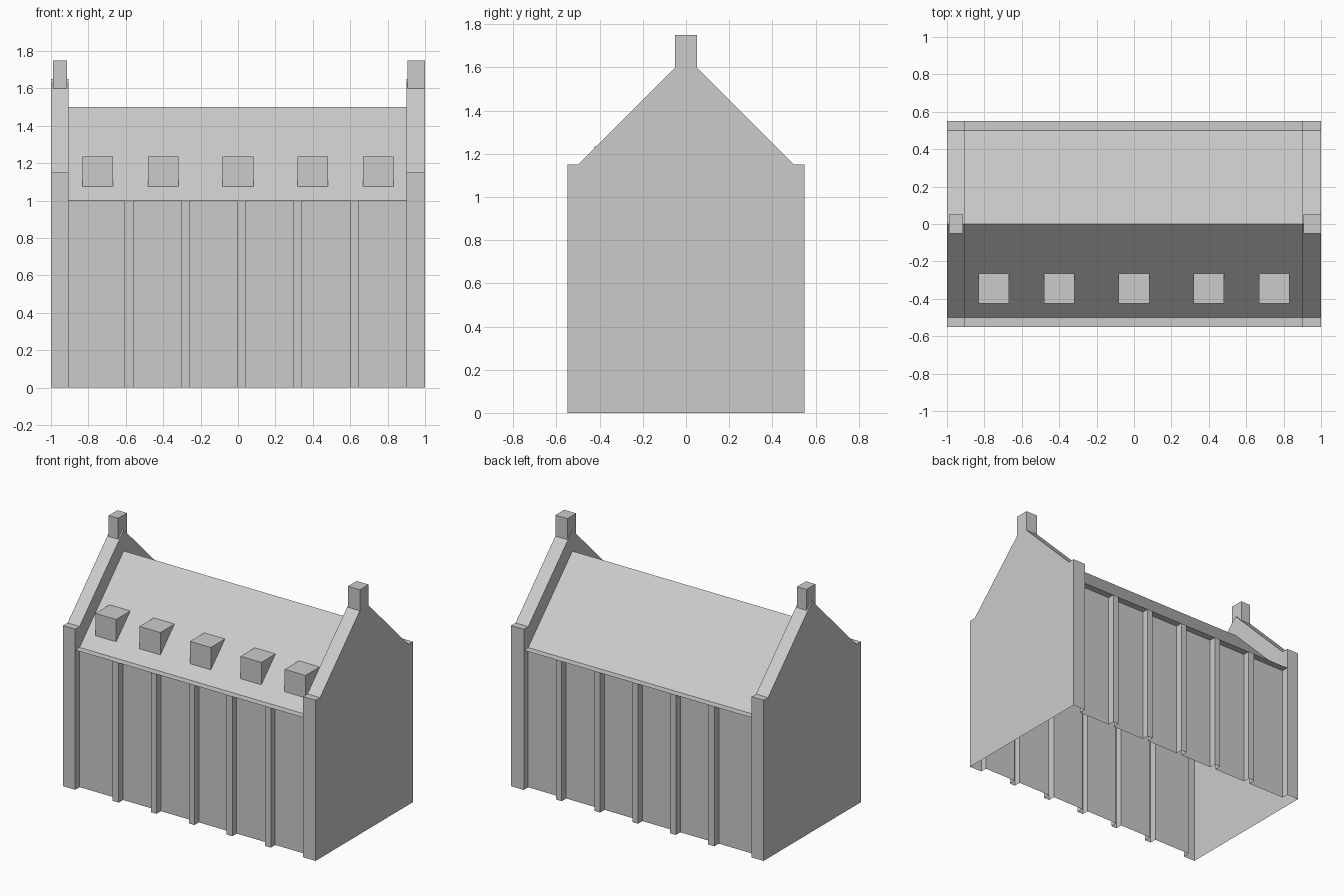
import bpy, bmesh
from mathutils import Vector

if "Cube" in bpy.data.objects:
    bpy.data.objects.remove(bpy.data.objects["Cube"])

X0, X1 = -0.905, 0.90          # inner faces of the two gables
OUT, WALL, EAVE = 0.55, 0.50, 1.0


def finish(name, bm, recalc=False):
    bmesh.ops.remove_doubles(bm, verts=bm.verts, dist=1e-5)
    if recalc:
        bmesh.ops.recalc_face_normals(bm, faces=bm.faces)
    me = bpy.data.meshes.new(name)
    bm.to_mesh(me)
    bm.free()
    ob = bpy.data.objects.new(name, me)
    bpy.context.collection.objects.link(ob)
    return ob


def face(bm, pts):
    return bm.faces.new([bm.verts.new(p) for p in pts])


def sheet(bm, pts, off):
    """Sweep an open polyline along a vector into a strip of quads."""
    off = Vector(off)
    pts = [Vector(p) for p in pts]
    for a, b in zip(pts, pts[1:]):
        face(bm, (a, b, b + off, a + off))


def at_x(x, prof):
    return [(x, y, z) for y, z in prof]


# Long walls: thin shell whose plan outline steps out at each pilaster
PILASTERS = [(-0.61, -0.56), (-0.305, -0.26), (-0.005, 0.04), (0.295, 0.34), (0.60, 0.645)]
plan = [(X0, WALL)]
for a, b in PILASTERS:
    plan += [(a, WALL), (a, OUT), (b, OUT), (b, WALL)]
plan.append((X1, WALL))
for name, s in (("front_wall", -1), ("back_wall", 1)):
    bm = bmesh.new()
    pts = [(x, s * y, 0) for x, y in plan]
    sheet(bm, pts if s < 0 else pts[::-1], (0, 0, EAVE))
    finish(name, bm)

# Roof with flat eave ledges
roof = [(-OUT, EAVE), (-WALL, EAVE), (0, 1.5), (WALL, EAVE), (OUT, EAVE)]
bm = bmesh.new()
sheet(bm, at_x(X1, roof), (X0 - X1, 0, 0))
finish("roof", bm)

# Gable ends: hollow underneath, standing proud of the roof
top = [(-OUT, 0), (-OUT, 1.15), (-WALL, 1.15), (0, 1.65), (WALL, 1.15), (OUT, 1.15), (OUT, 0)]
under = [(WALL, 0), (WALL, EAVE), (0, 1.5), (-WALL, EAVE), (-WALL, 0)]
for name, xo, xi in (("left_gable", -1, X0), ("right_gable", 1, X1)):
    bm = bmesh.new()
    face(bm, at_x(xo, top))
    face(bm, at_x(xi, top + under))
    sheet(bm, at_x(xo, top), (xi - xo, 0, 0))
    finish(name, bm, True)

# Chimneys on the gable peaks
for name, a, b in (("left_chimney", -0.99, -0.915), ("right_chimney", 0.905, 1.0)):
    bm = bmesh.new()
    bmesh.ops.create_cube(bm, size=1)
    for v in bm.verts:
        v.co = ((a + b) / 2 + v.co.x * (b - a), v.co.y * 0.1, 1.675 + v.co.z * 0.15)
    finish(name, bm)

# Dormers: wedge boxes on the front roof slope
wedge = [(-0.425, 1.075), (-0.425, 1.235), (-0.265, 1.235)]
for i, c in enumerate((-0.75, -0.40, 0.0, 0.40, 0.75)):
    bm = bmesh.new()
    a, b = c - 0.0825, c + 0.0825
    face(bm, at_x(a, wedge))
    face(bm, at_x(b, wedge))
    sheet(bm, at_x(a, wedge), (b - a, 0, 0))
    finish(f"dormer_{i + 1}", bm, True)
